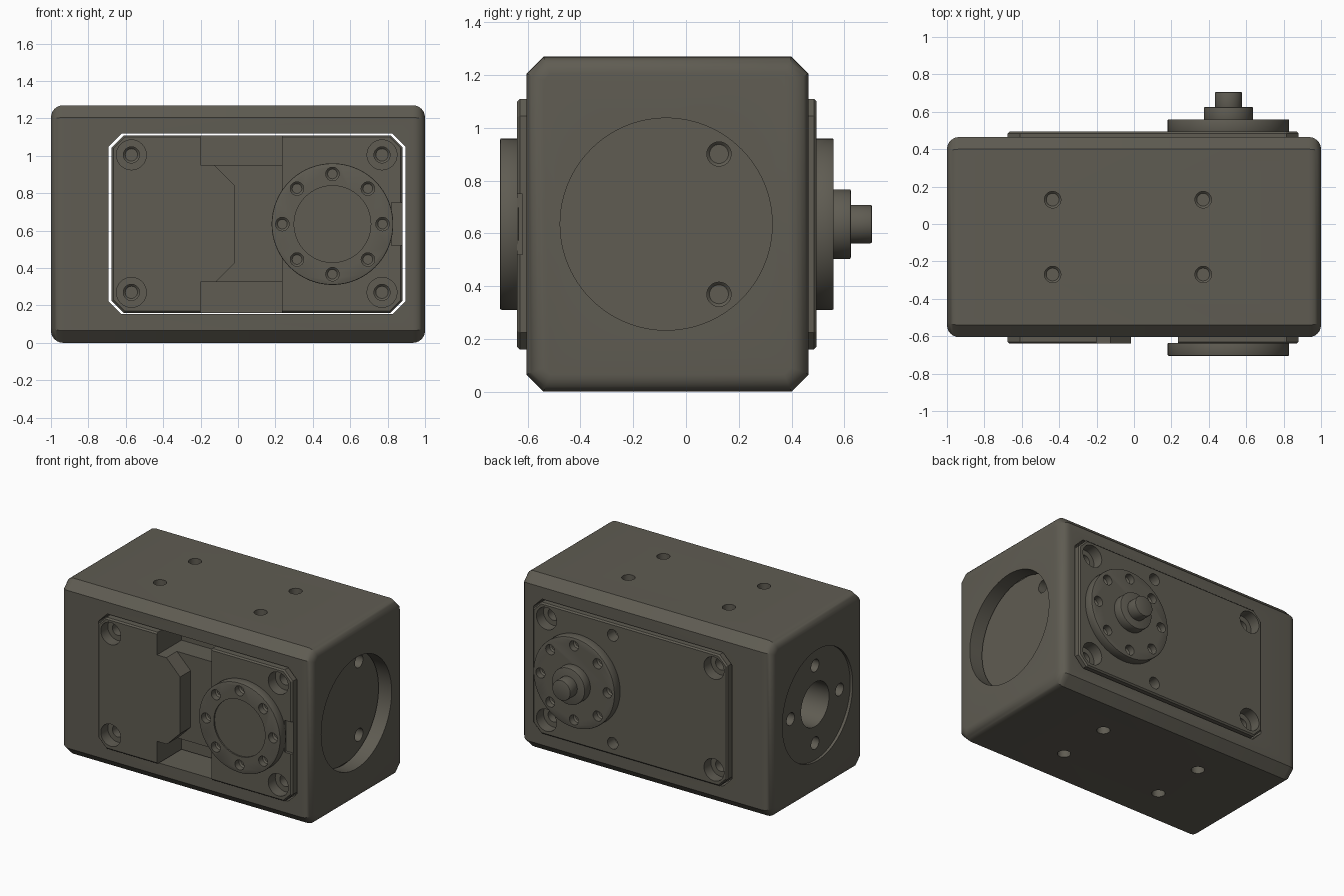
import bpy, bmesh
from math import cos, sin, pi, radians

if "Cube" in bpy.data.objects:
    bpy.data.objects.remove(bpy.data.objects["Cube"])


def prism(name, axis, pts, a, b, bevel=0, seg=1):
    """Extrude a 2D outline along an axis; optionally bevel both end rims."""
    place = {'x': lambda u, v, t: (t, u, v),
             'y': lambda u, v, t: (u, t, v),
             'z': lambda u, v, t: (u, v, t)}[axis]
    bm = bmesh.new()
    lo = [bm.verts.new(place(u, v, a)) for u, v in pts]
    hi = [bm.verts.new(place(u, v, b)) for u, v in pts]
    caps = [bm.faces.new(lo), bm.faces.new(hi)]
    n = len(pts)
    for i in range(n):
        j = (i + 1) % n
        bm.faces.new((lo[i], lo[j], hi[j], hi[i]))
    bmesh.ops.recalc_face_normals(bm, faces=bm.faces)
    if bevel:
        rims = list({e for f in caps for e in f.edges})
        bmesh.ops.bevel(bm, geom=rims, offset=bevel, segments=seg,
                        profile=0.5, affect='EDGES')
    me = bpy.data.meshes.new(name)
    bm.to_mesh(me)
    bm.free()
    ob = bpy.data.objects.new(name, me)
    bpy.context.collection.objects.link(ob)
    return ob


def ring(u, v, r, n):
    return [(u + r * cos(2 * pi * i / n), v + r * sin(2 * pi * i / n)) for i in range(n)]


def cyl(name, axis, c, r, a, b, n=32, bevel=0, seg=1):
    return prism(name, axis, ring(c[0], c[1], r, n), a, b, bevel, seg)


def octagon(u0, u1, v0, v1, c):
    return [(u0 + c, v0), (u1 - c, v0), (u1, v0 + c), (u1, v1 - c),
            (u1 - c, v1), (u0 + c, v1), (u0, v1 - c), (u0, v0 + c)]


def rect(u0, u1, v0, v1):
    return [(u0, v0), (u1, v0), (u1, v1), (u0, v1)]


def cut(ob, cutters):
    """Subtract each cutter in turn and delete it."""
    bpy.context.view_layer.objects.active = ob
    for c in cutters:
        c.hide_render = True
        m = ob.modifiers.new("cut", 'BOOLEAN')
        m.operation, m.solver, m.object = 'DIFFERENCE', 'EXACT', c
        bpy.ops.object.modifier_apply(modifier=m.name)
        bpy.data.objects.remove(c, do_unlink=True)


ZC = 0.635            # mid height
YF, YB = -0.64, 0.495  # actuator front and back faces

# Housing: chamfered block with rounded ends and a through pocket
housing = prism("housing", 'x', octagon(-0.605, 0.465, 0, 1.27, 0.065), -1, 1, 0.065, 6)
cuts = [prism("pocket", 'y', octagon(-0.692, 0.895, 0.153, 1.12, 0.07), -1, 1)]
# blind mounting holes with tapered bottoms, top and bottom
for x in (-0.435, 0.37):
    for y in (0.13, -0.27):
        cuts.append(cyl("mount_hole", 'z', (x, y), 0.044, -0.1, 0.12, 32, 0.01))
        cuts.append(cyl("mount_hole", 'z', (x, y), 0.044, 1.15, 1.4, 32, 0.01))
# right end opening, left end shallow recess with bolt pattern
end = (-0.075, ZC)
cuts.append(cyl("end_opening", 'x', end, 0.402, 0.8, 1.2, 96))
cuts.append(cyl("end_recess", 'x', end, 0.402, -1.2, -0.98, 96))
cuts.append(cyl("end_bore", 'x', end, 0.16, -1.2, -0.6, 48))
for u, v in ring(*end, 0.28, 4):
    cuts.append(cyl("end_bolt_hole", 'x', (u, v), 0.045, -1.2, -0.6))
cut(housing, cuts)

# Actuator block inside the pocket
block = prism("actuator_block", 'y', octagon(-0.675, 0.88, 0.16, 1.11, 0.065), YF, YB, 0.01)
# front channel around the tongue, plus deeper top and bottom notches
channel = [(-0.14, 0.305), (0.235, 0.305), (0.235, 0.965), (-0.14, 0.965),
           (-0.015, 0.84), (-0.015, 0.43)]
cuts = [prism("channel", 'y', channel, -0.8, -0.52),
        prism("notch", 'y', rect(-0.2, 0.235, 0.95, 1.3), -0.8, -0.36),
        prism("notch", 'y', rect(-0.2, 0.235, 0.0, 0.325), -0.8, -0.36),
        prism("cable_slot", 'y', rect(0.82, 1.0, 0.52, 0.75), -0.8, -0.62)]
# counterbored corner screws, front and back
for x in (-0.57, 0.77):
    for z in (0.27, 1.005):
        for face, s in ((YF, 1), (YB, -1)):
            cuts.append(cyl("counterbore", 'y', (x, z), 0.08,
                            *sorted((face - s * 0.1, face + s * 0.08))))
            cuts.append(cyl("screw_hole", 'y', (x, z), 0.043,
                            *sorted((face - s * 0.1, face + s * 0.16)), 32, 0.01))
# extra back holes and side holes
for s in (-1, 1):
    cuts.append(cyl("back_hole", 'y', (0.24, ZC + s * 0.39), 0.042, 0.4, 0.7, 32, 0.01))
    cuts.append(cyl("side_hole", 'x', (0.125, ZC + s * 0.266), 0.046, 0.8, 1.0, 32, 0.01))
cut(block, cuts)

# Output discs front and back with eight bolt holes each
C = (0.505, ZC)
front_disc = cyl("front_disc", 'y', C, 0.325, -0.705, YF + 0.005, 96, 0.006, 2)
back_disc = cyl("back_disc", 'y', C, 0.325, YB - 0.005, 0.56, 96, 0.006, 2)
cut(front_disc, [cyl("disc_face", 'y', C, 0.205, -0.8, -0.695, 64)])
for disc, a, b in ((front_disc, -0.8, -0.65), (back_disc, 0.505, 0.7)):
    cut(disc, [cyl("bolt_hole", 'y', p, 0.036, a, b, 24, 0.01) for p in ring(*C, 0.268, 8)])

# Shaft on the back disc
hub = cyl("shaft_hub", 'y', C, 0.132, 0.55, 0.625, 64, 0.006, 2)
shaft = cyl("shaft", 'y', C, 0.073, 0.615, 0.705, 48, 0.006, 2)

# Dark metal colour; smooth rounds with crisp edges
metal = bpy.data.materials.new("dark_metal")
metal.diffuse_color = (0.115, 0.107, 0.085, 1)
metal.use_nodes = True
metal.node_tree.nodes["Principled BSDF"].inputs["Base Color"].default_value = metal.diffuse_color
bpy.ops.object.select_all(action='DESELECT')
for ob in (housing, block, front_disc, back_disc, hub, shaft):
    ob.data.materials.clear()
    ob.data.materials.append(metal)
    ob.select_set(True)
bpy.context.view_layer.objects.active = housing
bpy.ops.object.shade_smooth_by_angle(angle=radians(30))
